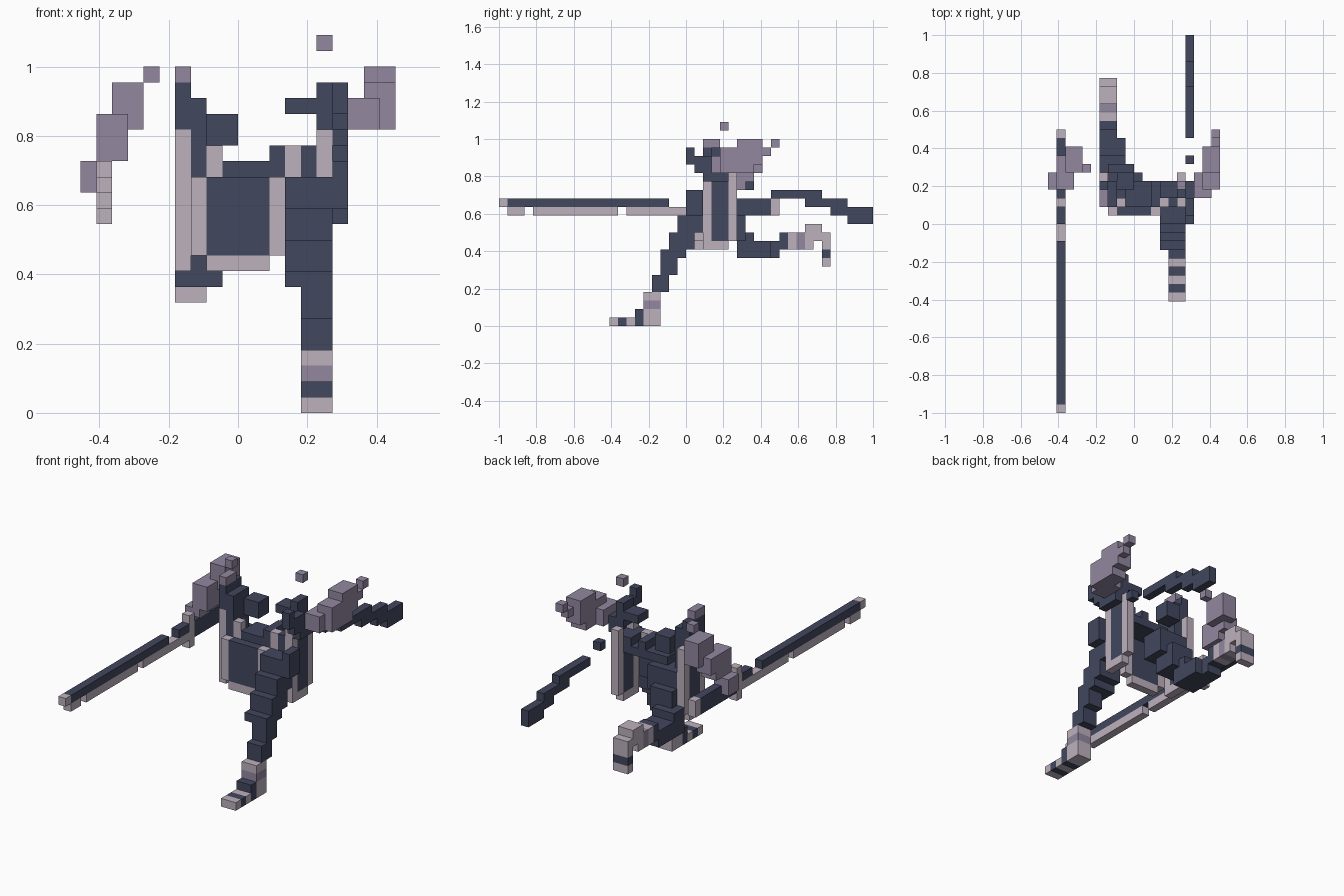
import bpy, bmesh
from mathutils import Vector

cube = bpy.data.objects.get("Cube")
if cube:
    bpy.data.objects.remove(cube, do_unlink=True)

U = 1 / 22  # size of one block


def linear(c):
    return c / 12.92 if c <= 0.04045 else ((c + 0.055) / 1.055) ** 2.4


def material(name, rgb):
    m = bpy.data.materials.new(name)
    m.use_nodes = True
    col = [linear(c / 255) for c in rgb] + [1]
    m.diffuse_color = col
    m.node_tree.nodes["Principled BSDF"].inputs["Base Color"].default_value = col
    return m


MATS = [material("dark navy", (66, 71, 94)),
        material("pale mauve", (189, 177, 190)),
        material("dusty purple", (146, 135, 160))]
DARK, PALE, PURPLE = range(3)


def part(name, *boxes):
    """One object from boxes (colour, x0, x1, y0, y1, z0, z1) in block units."""
    bm = bmesh.new()
    for col, x0, x1, y0, y1, z0, z1 in boxes:
        verts = bmesh.ops.create_cube(bm, size=1)["verts"]
        size = Vector((x1 - x0, y1 - y0, z1 - z0))
        mid = Vector((x0 + x1, y0 + y1, z0 + z1)) / 2
        for v in verts:
            v.co = Vector(a * b for a, b in zip(v.co, size)) * U + mid * U
        for f in {f for v in verts for f in v.link_faces}:
            f.material_index = col
    me = bpy.data.meshes.new(name)
    bm.to_mesh(me)
    bm.free()
    for m in MATS:
        me.materials.append(m)
    bpy.context.collection.objects.link(bpy.data.objects.new(name, me))


# Front skirt panel with pale border
part("front_panel",
     (DARK, -2, 2, 1, 2, 10, 15), (PALE, -2, 2, 1, 2, 9, 10),
     (PALE, -3, -2, 1, 2, 10, 15), (PALE, 2, 3, 1, 2, 10, 15))

# Side skirt panels with pale borders
for name, x in (("left_side_panel", 5), ("right_side_panel", -4)):
    part(name,
         (PALE, x, x + 1, 2, 3, 9, 18), (PALE, x, x + 1, 5, 6, 10, 18),
         (DARK, x, x + 1, 3, 5, 10, 17), (PALE, x, x + 1, 3, 5, 9, 10))

# Belt and its pale clasps
part("belt",
     (DARK, -1, 3, 2, 5, 15, 16), (DARK, 2, 3, 2, 5, 16, 17),
     (DARK, 4, 5, 2, 5, 15, 17), (DARK, 3, 4, 3, 5, 15, 16))
for name, x in (("right_clasp", -2), ("left_clasp", 3)):
    part(name, (PALE, x, x + 1, 2, 3, 15, 17))

# Shoulder armour
part("right_shoulder",
     (PURPLE, -4, -3, 2, 4, 21, 22), (DARK, -4, -3, 2, 5, 18, 21),
     (DARK, -3, -2, 2, 5, 15, 20), (DARK, -2, 0, 4, 6, 17, 19))
part("left_shoulder",
     (DARK, 6, 7, 0, 1, 19, 21), (DARK, 6, 7, 1, 3, 18, 20),
     (DARK, 6, 7, 2, 5, 17, 19), (DARK, 5, 6, 3, 5, 18, 21),
     (DARK, 3, 5, 3, 5, 19, 20))
part("floating_block", (PURPLE, 5, 6, 4, 5, 23, 24))

# Left leg stepping forward, with striped foot
part("left_leg",
     (DARK, 3, 6, 0, 2, 11, 15), (DARK, 6, 7, 0, 2, 13, 16),
     (DARK, 3, 6, -1, 1, 9, 13), (DARK, 3, 6, -2, 0, 8, 11),
     (DARK, 4, 6, -3, -1, 6, 9), (DARK, 3, 6, -3, -1, 8, 9),
     (DARK, 4, 6, -4, -2, 4, 6))
part("left_foot",
     (PALE, 4, 6, -5, -3, 3, 4), (PURPLE, 4, 6, -5, -3, 2, 3),
     (PALE, 4, 6, -5, -3, 0, 2), (DARK, 4, 6, -6, -5, 0, 2),
     (PALE, 4, 6, -7, -6, 0, 1), (DARK, 4, 6, -8, -7, 0, 1),
     (PALE, 4, 6, -9, -8, 0, 1))

# Right leg bent backwards, with striped foot
part("right_leg",
     (DARK, -3, 1, 3, 6, 12, 15), (DARK, -3, 0, 4, 7, 10, 13),
     (DARK, -4, -1, 6, 8, 8, 11), (DARK, -4, -1, 8, 10, 8, 10),
     (DARK, -4, -2, 10, 11, 8, 10), (DARK, -4, -2, 11, 12, 9, 11))
part("right_foot",
     (PALE, -4, -2, 12, 13, 9, 11), (PURPLE, -4, -2, 13, 14, 9, 11),
     (PALE, -4, -2, 14, 15, 9, 12), (PALE, -4, -2, 15, 16, 10, 12),
     (PALE, -4, -2, 16, 17, 9, 11), (DARK, -4, -2, 16, 17, 8, 9),
     (PALE, -4, -2, 16, 17, 7, 8))

# Arms
part("right_arm",
     (PURPLE, -10, -9, 4, 6, 14, 16), (PURPLE, -9, -8, 4, 6, 15, 16),
     (PURPLE, -9, -7, 4, 7, 16, 19), (PURPLE, -9, -7, 6, 8, 17, 19),
     (PURPLE, -8, -6, 6, 9, 18, 21), (PURPLE, -6, -5, 6, 7, 21, 22))
part("left_arm",
     (PURPLE, 7, 9, 3, 6, 18, 20), (PURPLE, 8, 10, 4, 8, 18, 21),
     (PURPLE, 8, 10, 6, 9, 19, 22), (PURPLE, 9, 10, 9, 10, 20, 21),
     (PURPLE, 9, 10, 10, 11, 21, 22))

# Sword held forward
part("sword_blade",
     (PALE, -9, -8, -22, -21, 14, 15), (DARK, -9, -8, -21, -2, 14, 15),
     (DARK, -9, -8, 0, 2, 14, 15), (PALE, -9, -8, -21, -19, 13, 14),
     (PALE, -9, -8, -18, -8, 13, 14), (PALE, -9, -8, -7, 2, 13, 14))
part("sword_hilt",
     (PALE, -9, -8, 2, 3, 12, 16), (DARK, -9, -8, 3, 10, 13, 15),
     (PALE, -9, -8, 10, 11, 13, 15))

# Stepped trailing ribbon
part("trailing_ribbon",
     (DARK, 6, 7, 7, 8, 16, 17), (DARK, 6, 7, 10, 16, 15, 16),
     (DARK, 6, 7, 14, 19, 14, 15), (DARK, 6, 7, 17, 19, 13, 14),
     (DARK, 6, 7, 19, 22, 12, 14))
